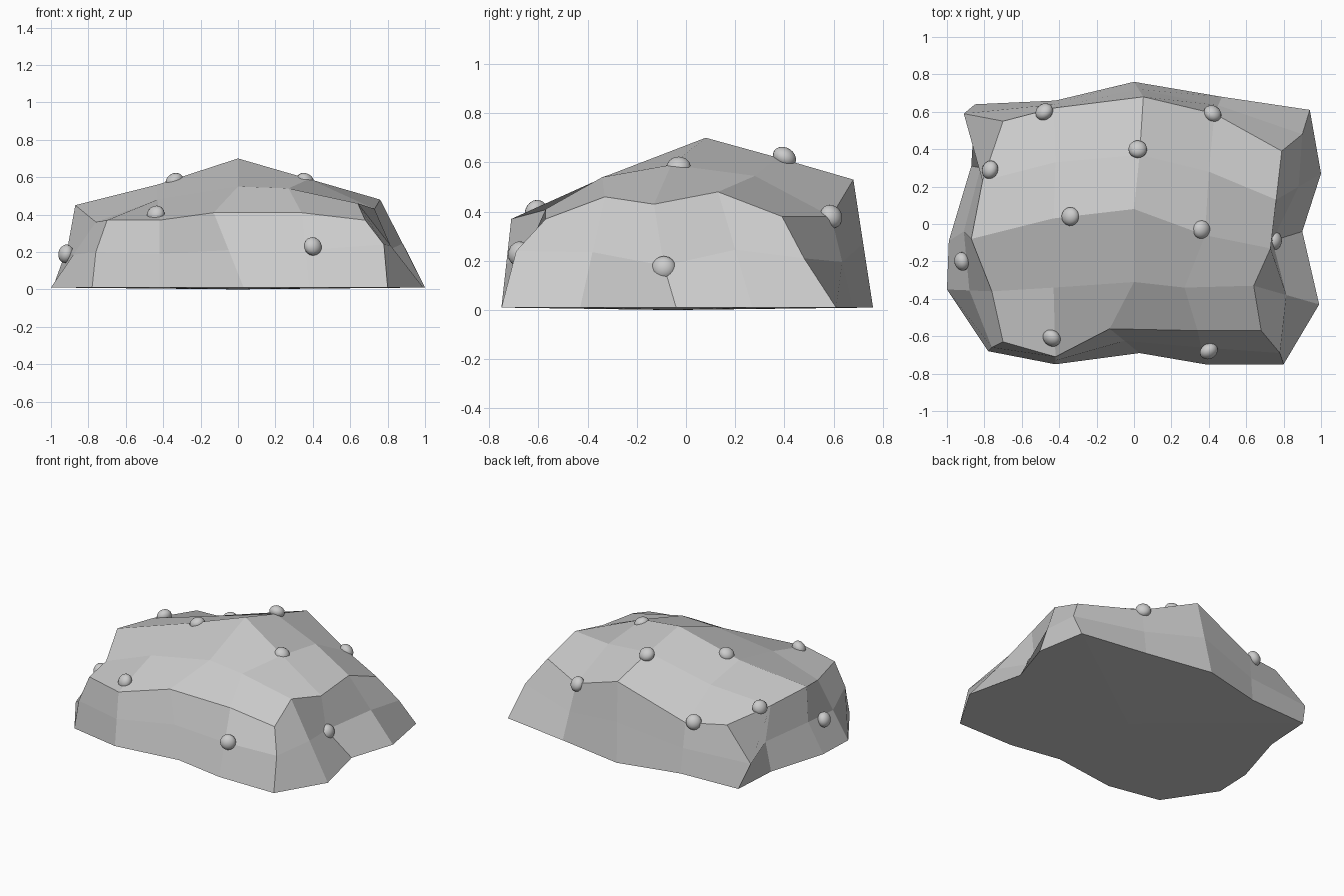
import bpy, bmesh
from mathutils import Vector

if "Cube" in bpy.data.objects:
    bpy.data.objects.remove(bpy.data.objects["Cube"])

# Outlines run counter-clockwise from the front-left corner, four steps per side
BASE = [(-.78, -.68), (-.42, -.75), (.03, -.69), (.38, -.75), (.80, -.75), (.99, -.43),
        (.90, -.04), (1.0, .27), (.94, .61), (.47, .68), (0, .76), (-.42, .66),
        (-.85, .64), (-.87, .31), (-.99, -.09), (-1.0, -.35)]
RIM = [(-.70, -.63, .37), (-.42, -.71, .37), (-.13, -.56, .41), (.34, -.57, .41),
       (.68, -.57, .37), (.64, -.33, .46), (.73, -.13, .43), (.76, .13, .48),
       (.79, .39, .38), (.43, .59, .38), (.05, .68, .53), (-.43, .62, .35),
       (-.70, .55, .38), (-.81, .23, .42), (-.87, -.08, .45), (-.76, -.36, .36)]
# Waist is halfway between base and rim, except where it bulges or pinches
WAIST = {0: (-.76, -.66, .20), 4: (.78, -.69, .24), 6: (.74, -.09, .18),
         8: (.90, .48, .21), 12: (-.91, .59, .18), 13: (-.82, .30, .20),
         14: (-.91, -.04, .23)}
CROWN = [[(-.43, -.34, .48), (0, -.31, .55), (.27, -.34, .54)],
         [(-.43, .03, .56), (0, .08, .70), (.38, -.06, .59)],
         [(-.42, .33, .50), (.03, .37, .62), (.40, .28, .545)]]


def build_rock():
    bm = bmesh.new()
    base = [bm.verts.new((x, y, .01)) for x, y in BASE]
    rim = [bm.verts.new(p) for p in RIM]
    waist = [bm.verts.new(WAIST.get(i, (b.co + r.co) / 2))
             for i, (b, r) in enumerate(zip(base, rim))]
    n = len(base)
    # Side facets
    for lo, hi in ((base, waist), (waist, rim)):
        for i in range(n):
            j = (i + 1) % n
            bm.faces.new((lo[i], lo[j], hi[j], hi[i]))
    # Faceted top: rim wrapped around the inner crown points
    grid = [rim[0:5]]
    for k, row in enumerate(CROWN):
        grid.append([rim[15 - k]] + [bm.verts.new(p) for p in row] + [rim[5 + k]])
    grid.append(rim[12:7:-1])
    for r in range(4):
        for c in range(4):
            bm.faces.new((grid[r][c], grid[r][c + 1], grid[r + 1][c + 1], grid[r + 1][c]))
    # Underside
    centre = bm.verts.new((0, -.06, 0))
    for i in range(n):
        bm.faces.new((base[(i + 1) % n], base[i], centre))
    bmesh.ops.recalc_face_normals(bm, faces=bm.faces)
    me = bpy.data.meshes.new("rock")
    bm.to_mesh(me)
    bm.free()
    rock = bpy.data.objects.new("rock", me)
    bpy.context.collection.objects.link(rock)


build_rock()

# Small rounded bumps, half sunk into the rock
BUMPS = [(-.44, -.61, .40), (.40, -.68, .23), (-.34, .04, .58), (.36, -.03, .58),
         (.02, .40, .62), (-.48, .60, .36), (.42, .59, .38), (-.77, .29, .42),
         (-.92, -.20, .19), (.75, -.09, .17)]
for i, p in enumerate(BUMPS):
    bpy.ops.mesh.primitive_uv_sphere_add(segments=16, ring_count=10, radius=.05, location=p)
    bump = bpy.context.object
    bump.name = f"bump_{i + 1}"
    out = Vector((p[0], p[1], p[2]))
    bump.rotation_euler = out.to_track_quat('Z', 'Y').to_euler()
    bump.scale.z = .8
    bpy.ops.object.shade_smooth()
